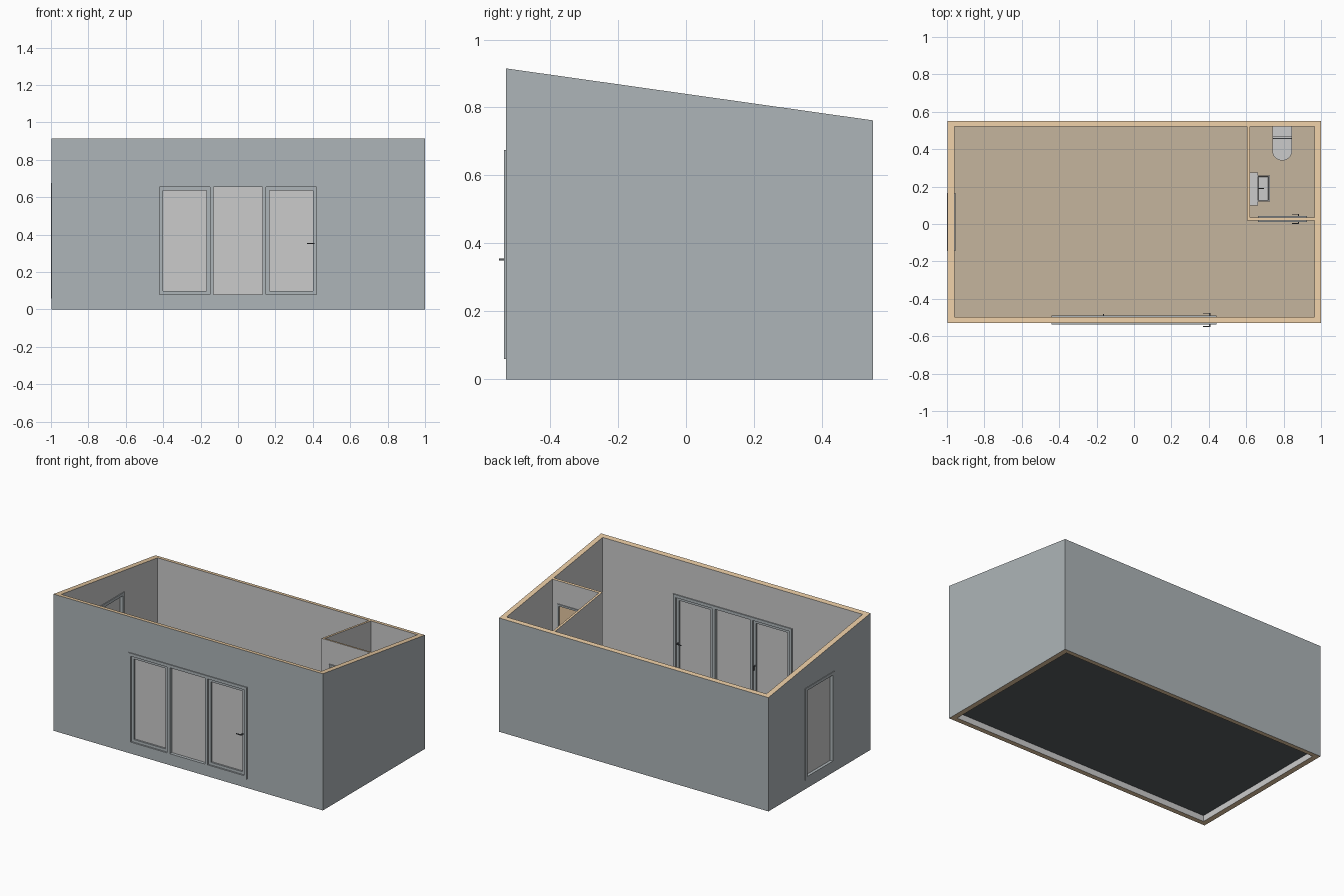
import bpy, bmesh, math

if "Cube" in bpy.data.objects:
    bpy.data.objects.remove(bpy.data.objects["Cube"])


def material(name, rgb):
    m = bpy.data.materials.new(name)
    m.diffuse_color = (*rgb, 1)
    m.use_nodes = True
    m.node_tree.nodes["Principled BSDF"].inputs["Base Color"].default_value = m.diffuse_color
    return m


SLATE = material("slate", (0.42, 0.46, 0.48))
TIMBER = material("timber", (0.79, 0.58, 0.36))
WOOD_FLOOR = material("wood_floor", (0.56, 0.46, 0.34))
PLASTER = material("plaster", (0.8, 0.8, 0.8))
DARK = material("dark", (0.1, 0.11, 0.12))

FLOOR = 0.055


def roof(y):
    return 0.915 - 0.153 * (y + 0.53) / 1.08


def finish(bm, name, mats=()):
    bmesh.ops.recalc_face_normals(bm, faces=bm.faces)
    me = bpy.data.meshes.new(name)
    bm.to_mesh(me)
    bm.free()
    for m in mats:
        me.materials.append(m)
    ob = bpy.data.objects.new(name, me)
    bpy.context.collection.objects.link(ob)
    return ob


def boxes(name, specs, mat=None):
    """One object from boxes given as (x0, x1, y0, y1, z0, z1)."""
    bm = bmesh.new()
    for s in specs:
        vs = bmesh.ops.create_cube(bm, size=1)["verts"]
        for v in vs:
            v.co = [s[2 * i] if v.co[i] < 0 else s[2 * i + 1] for i in range(3)]
    return finish(bm, name, [mat] if mat else [])


def wall(name, outer, inner, z0, closed, mats):
    """Wall between two matching outlines, top following the roof slope."""
    bm = bmesh.new()
    cols = [[bm.verts.new((x, y, z)) for x, y in pts for z in (z0, roof(y))]
            for pts in (outer, inner)]
    o, i = cols
    n = len(outer)

    def face(vs, mat):
        bm.faces.new(vs).material_index = mat

    for k in range(n if closed else n - 1):
        a, b = 2 * k, 2 * ((k + 1) % n)
        face((o[a], o[b], o[b + 1], o[a + 1]), 0)
        face((i[a], i[b], i[b + 1], i[a + 1]), 1)
        face((o[a], o[b], i[b], i[a]), 2)
        face((o[a + 1], o[b + 1], i[b + 1], i[a + 1]), 2)
    if not closed:
        for a in (0, 2 * n - 2):
            face((o[a], o[a + 1], i[a + 1], i[a]), 2)
    return finish(bm, name, mats)


def cut(ob, spec):
    cutter = boxes("cutter", [spec], TIMBER)
    cutter.hide_render = True
    mod = ob.modifiers.new("opening", "BOOLEAN")
    mod.operation, mod.solver, mod.object = "DIFFERENCE", "EXACT", cutter
    bpy.context.view_layer.objects.active = ob
    bpy.ops.object.modifier_apply(modifier=mod.name)
    bpy.data.objects.remove(cutter)


def along(axis, a0, a1, d0, d1, z0, z1):
    """Box running along a wall: a = along it, d = through it."""
    return (a0, a1, d0, d1, z0, z1) if axis == "x" else (d0, d1, a0, a1, z0, z1)


def frame(name, axis, a0, a1, d0, d1, z0, z1, w, posts=(), mat=SLATE):
    bars = [(a0, a0 + w, z0, z1), (a1 - w, a1, z0, z1),
            (a0 + w, a1 - w, z0, z0 + w), (a0 + w, a1 - w, z1 - w, z1)]
    bars += [(p - w / 2, p + w / 2, z0 + w, z1 - w) for p in posts]
    return boxes(name, [along(axis, b[0], b[1], d0, d1, b[2], b[3]) for b in bars], mat)


def handle(name, x, sides, z, reach):
    """Spindle through the door with a lever on each side."""
    specs = [(x - .003, x + .003, min(sides), max(sides), z - .003, z + .003)]
    specs += [(x - reach, x + .003, y - .002, y + .002, z - .003, z + .003) for y in sides]
    return boxes(name, specs, DARK)


# Outer walls with openings for the front doors and the side window
shell = wall("outer_walls",
             [(-.996, -.53), (1, -.53), (1, .55), (-.996, .55)],
             [(-.96, -.497), (.965, -.497), (.965, .52), (-.96, .52)],
             0, True, [SLATE, PLASTER, TIMBER])
Z0, Z1 = 0.06, 0.675
cut(shell, (-.44, .44, -.6, -.45, Z0, Z1))
cut(shell, (-1.1, -.9, -.145, .165, Z0, Z1))

# Floor: base slab and wooden covering
boxes("floor_base", [(-.96, .965, -.497, .52, .04, .048)], DARK)
boxes("floor_covering", [(-.96, .965, -.497, .52, .048, FLOOR)], WOOD_FLOOR)

# Bathroom partition
part = wall("bathroom_partition",
            [(.605, .52), (.605, .02), (.965, .02)],
            [(.62, .52), (.62, .036), (.965, .036)],
            FLOOR, False, [PLASTER, PLASTER, TIMBER])
cut(part, (.67, .92, -.05, .1, FLOOR - .02, Z1))

# Front glazing: fixed middle pane with a leaf at each side
frame("front_door_frame", "x", -.44, .44, -.536, -.49, Z0, Z1, .02, (-.14, .14))
boxes("front_middle_glass", [(-.13, .13, -.515, -.511, Z0 + .02, Z1 - .02)])
for side, a0, a1 in (("left", -.42, -.15), ("right", .15, .42)):
    frame(side + "_door_leaf", "x", a0, a1, -.526, -.5, Z0 + .02, Z1 - .02, .018)
    boxes(side + "_door_glass", [(a0 + .018, a1 - .018, -.515, -.511, Z0 + .038, Z1 - .038)])
handle("right_door_handle", .405, (-.548, -.477), .353, .035)
boxes("left_door_handle", [(-.166, -.16, -.5, -.482, .35, .356),
                           (-.166, -.16, -.486, -.482, .325, .356)], DARK)

# Side window
frame("side_window_frame", "y", -.145, .165, -1, -.955, Z0, Z1, .02)
boxes("side_window_glass", [(-.98, -.976, -.125, .145, Z0 + .02, Z1 - .02)])

# Bathroom door
boxes("bathroom_door_frame", [(.664, .676, .012, .042, FLOOR, Z1 + .006),
                              (.914, .926, .012, .042, FLOOR, Z1 + .006),
                              (.676, .914, .012, .042, Z1 - .006, Z1 + .006)], SLATE)
boxes("bathroom_door_leaf", [(.676, .914, .02, .034, FLOOR + .003, Z1 - .006)], TIMBER)
handle("bathroom_door_handle", .88, (.003, .052), .353, .035)


# Toilet: horseshoe outlines lofted upwards
def horseshoe(name, rings):
    """rings: (z, half width, front straight end y, back y)"""
    bm = bmesh.new()
    loops = []
    for z, r, yc, yb in rings:
        pts = [(r, yb)] + [(r * math.cos(t), yc - r * math.sin(t))
                           for t in (math.pi * k / 16 for k in range(17))] + [(-r, yb)]
        loops.append([bm.verts.new((.7925 + x, y, z)) for x, y in pts])
    for lo, hi in zip(loops, loops[1:]):
        for k in range(len(lo)):
            j = (k + 1) % len(lo)
            bm.faces.new((lo[k], lo[j], hi[j], hi[k]))
    bm.faces.new(loops[0])
    bm.faces.new(loops[-1])
    ob = finish(bm, name)
    bpy.ops.object.select_all(action="DESELECT")
    ob.select_set(True)
    bpy.context.view_layer.objects.active = ob
    bpy.ops.object.shade_smooth_by_angle(angle=math.radians(35))
    return ob


horseshoe("toilet_bowl", [(FLOOR, .032, .42, .51), (.09, .032, .42, .51),
                          (.14, .046, .4, .5), (.17, .052, .392, .49)])
horseshoe("toilet_lid", [(.172, .053, .392, .455), (.182, .053, .392, .455)])
boxes("toilet_hinge", [(.742, .843, .455, .461, .172, .186)], DARK)
boxes("toilet_tank", [(.744, .841, .472, .52, .16, .275), (.74, .845, .468, .52, .275, .285)])

# Hand basin with wall ledge and tap
boxes("basin_ledge", [(.62, .662, .1, .275, .22, .315)])
bm = bmesh.new()
for v in bmesh.ops.create_cube(bm, size=1)["verts"]:
    v.co = (.692 + v.co.x * .068, .19 + v.co.y * .138, .28 + v.co.z * .06)
top = max(bm.faces, key=lambda f: f.calc_center_median().z)
bmesh.ops.inset_region(bm, faces=[top], thickness=.008)
top = max((f for f in bm.faces if f.normal.z > .9),
          key=lambda f: f.calc_area())
res = bmesh.ops.inset_region(bm, faces=[top], thickness=.004)
bmesh.ops.translate(bm, verts=list(top.verts), vec=(0, 0, -.04))
finish(bm, "basin_bowl")
boxes("basin_tap", [(.665, .671, .187, .193, .31, .345), (.665, .695, .187, .193, .339, .345)], DARK)
